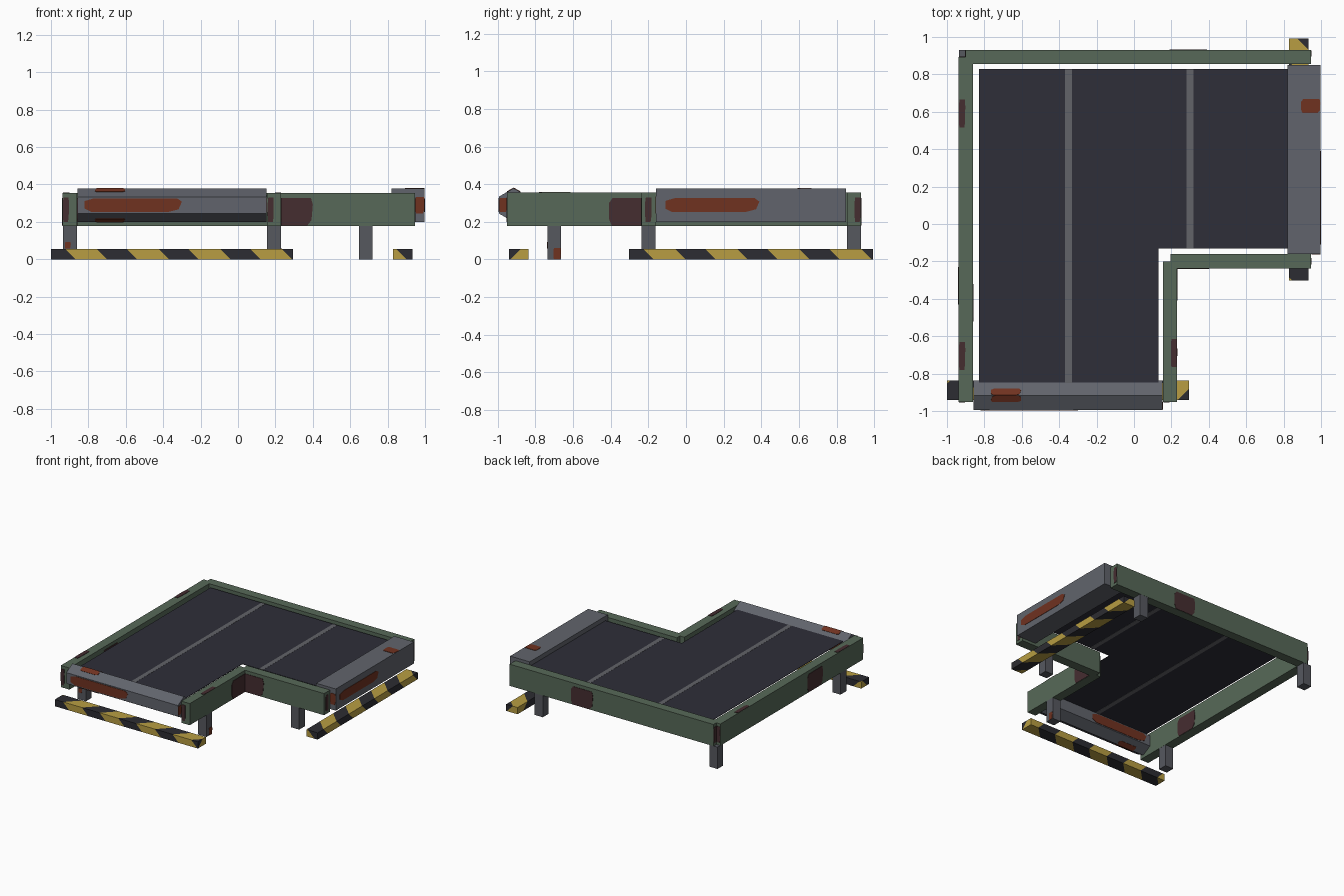
import bpy, bmesh, math
from mathutils import Vector, Matrix

if "Cube" in bpy.data.objects:
    bpy.data.objects.remove(bpy.data.objects["Cube"])


def mat(name, rgb):
    m = bpy.data.materials.new(name)
    lin = [((c / 255 + 0.055) / 1.055) ** 2.4 for c in rgb]
    m.diffuse_color = (*lin, 1)
    m.use_nodes = True
    m.node_tree.nodes["Principled BSDF"].inputs["Base Color"].default_value = m.diffuse_color
    return m


GREEN = mat("green paint", (87, 105, 88))
STEEL = mat("grey steel", (97, 100, 108))
LEG = mat("leg steel", (86, 88, 95))
BELT = mat("belt rubber", (46, 46, 56))
SEAM = mat("belt seam", (98, 99, 104))
YELLOW = mat("warning yellow", (184, 158, 66))
BLACK = mat("warning black", (44, 44, 50))
RUST = mat("orange rust", (112, 50, 32))
DARK_RUST = mat("dark rust", (69, 45, 48))


def finish(name, bm, *mats):
    bmesh.ops.recalc_face_normals(bm, faces=bm.faces[:])
    me = bpy.data.meshes.new(name)
    bm.to_mesh(me)
    bm.free()
    for m in mats:
        me.materials.append(m)
    ob = bpy.data.objects.new(name, me)
    bpy.context.collection.objects.link(ob)
    return ob


def box_bm(lo, hi):
    lo, hi = Vector(lo), Vector(hi)
    bm = bmesh.new()
    bmesh.ops.create_cube(bm, size=1, matrix=Matrix.Translation((lo + hi) / 2) @ Matrix.Diagonal((*(hi - lo), 1)))
    return bm


def box(name, lo, hi, m):
    return finish(name, box_bm(lo, hi), m)


def prism(name, pts, offset, m):
    bm = bmesh.new()
    f = bm.faces.new([bm.verts.new(p) for p in pts])
    r = bmesh.ops.extrude_face_region(bm, geom=[f])
    bmesh.ops.translate(bm, vec=offset, verts=[v for v in r["geom"] if isinstance(v, bmesh.types.BMVert)])
    return finish(name, bm, m)


def patch(name, centre, u, v, m, t=0.003):
    """Thin worn plate with clipped corners; u and v are half extents."""
    c, u, v = Vector(centre), Vector(u), Vector(v)
    shape = [(-1, -.5), (-.85, -1), (.7, -1), (.93, -.6), (1, .5), (.9, 1), (-.8, 1), (-1, .6)]
    prism(name, [c + u * a + v * b for a, b in shape], u.cross(v).normalized() * t, m)


# side rails, meeting on their centre lines
Z0, Z1 = 0.178, 0.355
box("left_rail", (-.937, -.952, Z0), (-.86, .893, Z1), GREEN)
box("back_rail", (-.9, .855, Z0), (.945, .93, Z1), GREEN)
box("inner_front_rail", (.155, -.952, Z0), (.23, -.2, Z1), GREEN)
box("inner_right_rail", (.195, -.237, Z0), (.945, -.16, Z1), GREEN)

# legs
for i, (x, y) in enumerate([(-.898, -.7), (.193, -.7), (.683, -.2), (.683, .892), (-.898, .892)]):
    box(f"leg_{i + 1}", (x - .037, y - .037, 0), (x + .037, y + .037, Z0), LEG)

# L-shaped belt, running into the end rollers
outline = [(-.83, -.9), (.13, -.9), (.13, -.13), (.9, -.13), (.9, .83), (-.83, .83)]
prism("belt", [(x, y, .336) for x, y in outline], (0, 0, .004), BELT)
for i, (x, y0) in enumerate([(-.35, -.9), (.3, -.13)]):
    box(f"belt_seam_{i + 1}", (x - .018, y0, .335), (x + .018, .83, .341), SEAM)

# front end roller: six-sided bar
CY, CZ, R = -.916, .289, .09
hexa = [(-.858, CY + R * math.sin(k * math.pi / 3), CZ + R * math.cos(k * math.pi / 3)) for k in range(6)]
prism("front_end_roller", hexa, (1.01, 0, 0), STEEL)
# right end roller: square bar
box("right_end_roller", (.82, -.16, .2), (.997, .85, .377), STEEL)


# striped warning bars
def warning_bar(name):
    bm = box_bm((-1, -.94, 0), (.295, -.838, .055))
    n = Vector((1, -1, 1))
    # stripe coordinate s = x - (y + 0.94) + (z - 0.055)
    for k in range(-2, 6):
        for start in (-.925, -.755):
            s = start + k * .33
            bmesh.ops.bisect_plane(bm, geom=bm.verts[:] + bm.edges[:] + bm.faces[:],
                                   plane_co=(s, -.94, .055), plane_no=n)
    for f in bm.faces:
        c = f.calc_center_median()
        s = c.x - (c.y + .94) + c.z - .055
        f.material_index = 1 if ((s + .925) % .33) < .17 else 0
    return finish(name, bm, BLACK, YELLOW)


warning_bar("front_warning_bar")
side = warning_bar("right_warning_bar")
side.data.transform(Matrix.Translation((-.008, .698, 0)) @ Matrix.Rotation(math.pi / 2, 4, 'Z'))

# rust on the front roller
for s, n in ((-1, "outer"), (1, "inner")):
    patch(f"front_roller_{n}_rust", (-.56, CY + s * R * .866, CZ), (-s * .26, 0, 0), (0, 0, .037), RUST)
    slope = Vector((0, s * .866, -.5))
    for zs, part in ((1, "top"), (-1, "bottom")):
        d = Vector((0, slope.y, slope.z * zs))
        mid = Vector((-.685, CY, CZ + zs * R)) + d * .02
        patch(f"front_roller_{n}_{part}_rust", mid, (s * zs * .08, 0, 0), d * .02, RUST)
patch("front_roller_end_rust", (.152, -.972, CZ), (0, .02, 0), (0, 0, .037), RUST)

# rust on the right roller
patch("right_roller_side_rust", (.997, .14, CZ), (0, .25, 0), (0, 0, .037), RUST)
patch("right_roller_top_rust", (.945, .63, .377), (.052, 0, 0), (0, .037, 0), RUST)
patch("right_roller_end_rust", (.972, -.16, CZ), (.024, 0, 0), (0, 0, .045), RUST)

# dark rust on the rail sides
H, RZ = (0, 0, .074), .254
for name, c, u in [
    ("inner_right_rail", (.3, -.237, RZ), (.1, 0, 0)),
    ("inner_front_rail", (.23, -.31, RZ), (0, .1, 0)),
    ("back_rail", (.29, .93, RZ), (-.1, 0, 0)),
    ("left_rail", (-.937, -.33, RZ), (0, -.1, 0)),
    ("left_rail_inner", (-.86, -.42, RZ), (0, .1, 0)),
]:
    patch(name + "_side_rust", c, u, H, DARK_RUST)

# dark rust on rail tops and ends
for name, x, y in [("left_back", -.919, .59), ("left_front", -.919, -.705), ("inner", .214, -.69)]:
    patch(name + "_top_rust", (x, y, Z1), (.017, 0, 0), (0, .075, 0), DARK_RUST)
E = (0, 0, .065)
for name, c, u in [
    ("left_rail_front", (-.92, -.952, .265), (.016, 0, 0)),
    ("left_rail_back", (-.919, .893, .265), (-.017, 0, 0)),
    ("back_rail_left", (-.9, .911, .265), (0, -.017, 0)),
    ("back_rail_right", (.945, .912, .265), (0, .016, 0)),
    ("inner_rail_right", (.945, -.2, .265), (0, .017, 0)),
    ("inner_rail_front", (.175, -.952, .265), (.016, 0, 0)),
]:
    patch(name + "_end_rust", c, u, E, DARK_RUST)

# rust on the legs
patch("leg_right_foot_rust", (.23, -.685, .03), (0, .02, 0), (0, 0, .03), RUST)
patch("leg_left_rust", (-.91, -.737, .075), (.016, 0, 0), (0, 0, .017), RUST)
